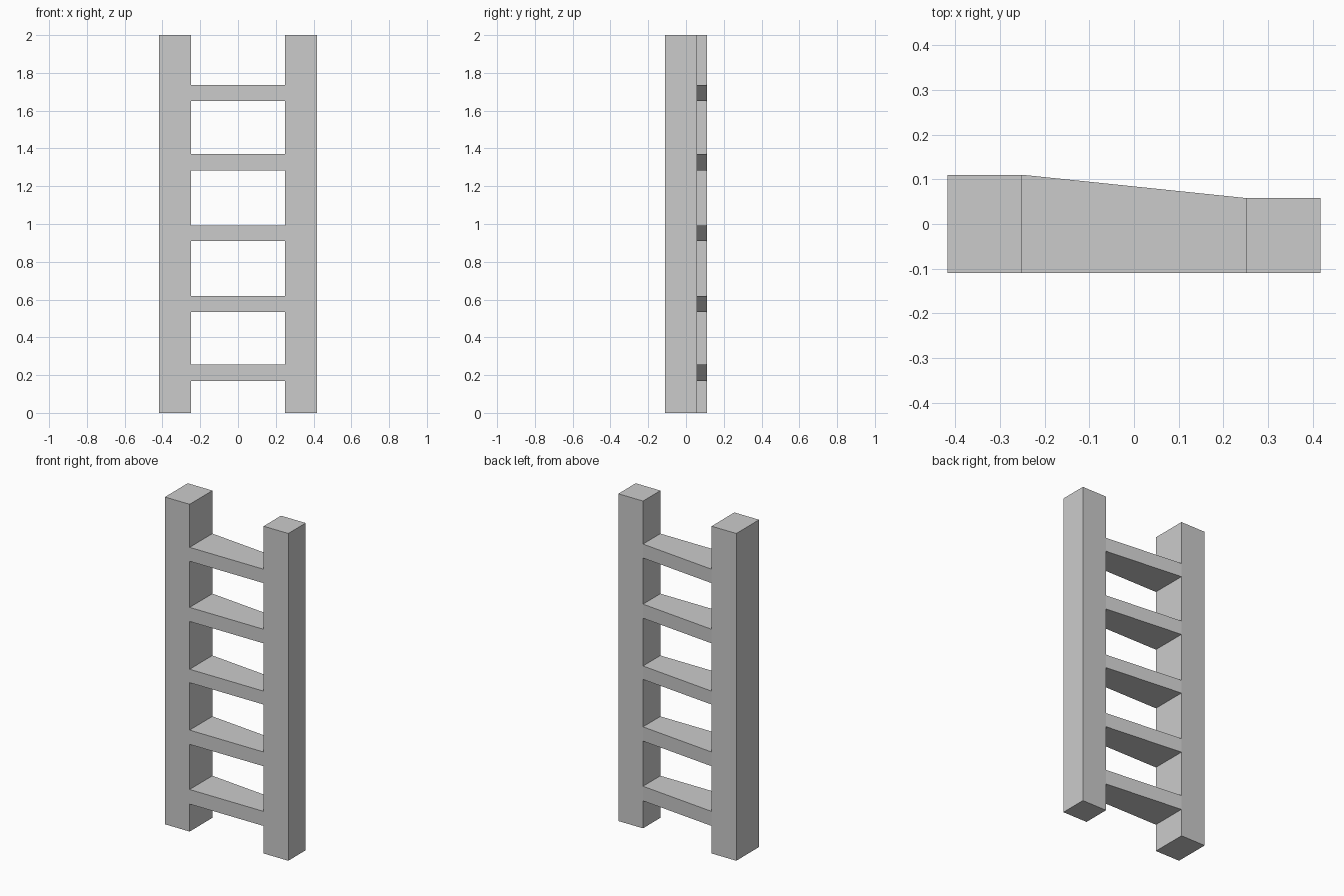
import bpy
import bmesh

if "Cube" in bpy.data.objects:
    bpy.data.objects.remove(bpy.data.objects["Cube"])

FRONT = -0.11
LEFT_BACK, RIGHT_BACK = 0.11, 0.058
INNER, OUTER = 0.25, 0.417


def prism(name, outline, z0, z1):
    """Extrude a counter-clockwise plan outline from z0 up to z1."""
    bm = bmesh.new()
    base = bm.faces.new([bm.verts.new((x, y, z0)) for x, y in outline])
    top = bmesh.ops.extrude_face_region(bm, geom=[base], use_keep_orig=True)
    verts = [v for v in top["geom"] if isinstance(v, bmesh.types.BMVert)]
    bmesh.ops.translate(bm, verts=verts, vec=(0, 0, z1 - z0))
    bmesh.ops.recalc_face_normals(bm, faces=bm.faces[:])
    mesh = bpy.data.meshes.new(name)
    bm.to_mesh(mesh)
    bm.free()
    obj = bpy.data.objects.new(name, mesh)
    bpy.context.collection.objects.link(obj)
    return obj


def plan(x0, x1, back0, back1):
    """Plan outline with a straight front and a back edge that may slant."""
    return [(x0, FRONT), (x1, FRONT), (x1, back1), (x0, back0)]


# Rails: the left one is deeper than the right one
prism("left_rail", plan(-OUTER, -INNER, LEFT_BACK, LEFT_BACK), 0, 2)
prism("right_rail", plan(INNER, OUTER, RIGHT_BACK, RIGHT_BACK), 0, 2)

# Rungs: the back edge tapers between the two rail depths
rungs = [(0.168, 0.257), (0.533, 0.62), (0.91, 0.992), (1.284, 1.37), (1.652, 1.737)]
for i, (z0, z1) in enumerate(rungs, 1):
    prism(f"rung_{i}", plan(-INNER, INNER, LEFT_BACK, RIGHT_BACK), z0, z1)
